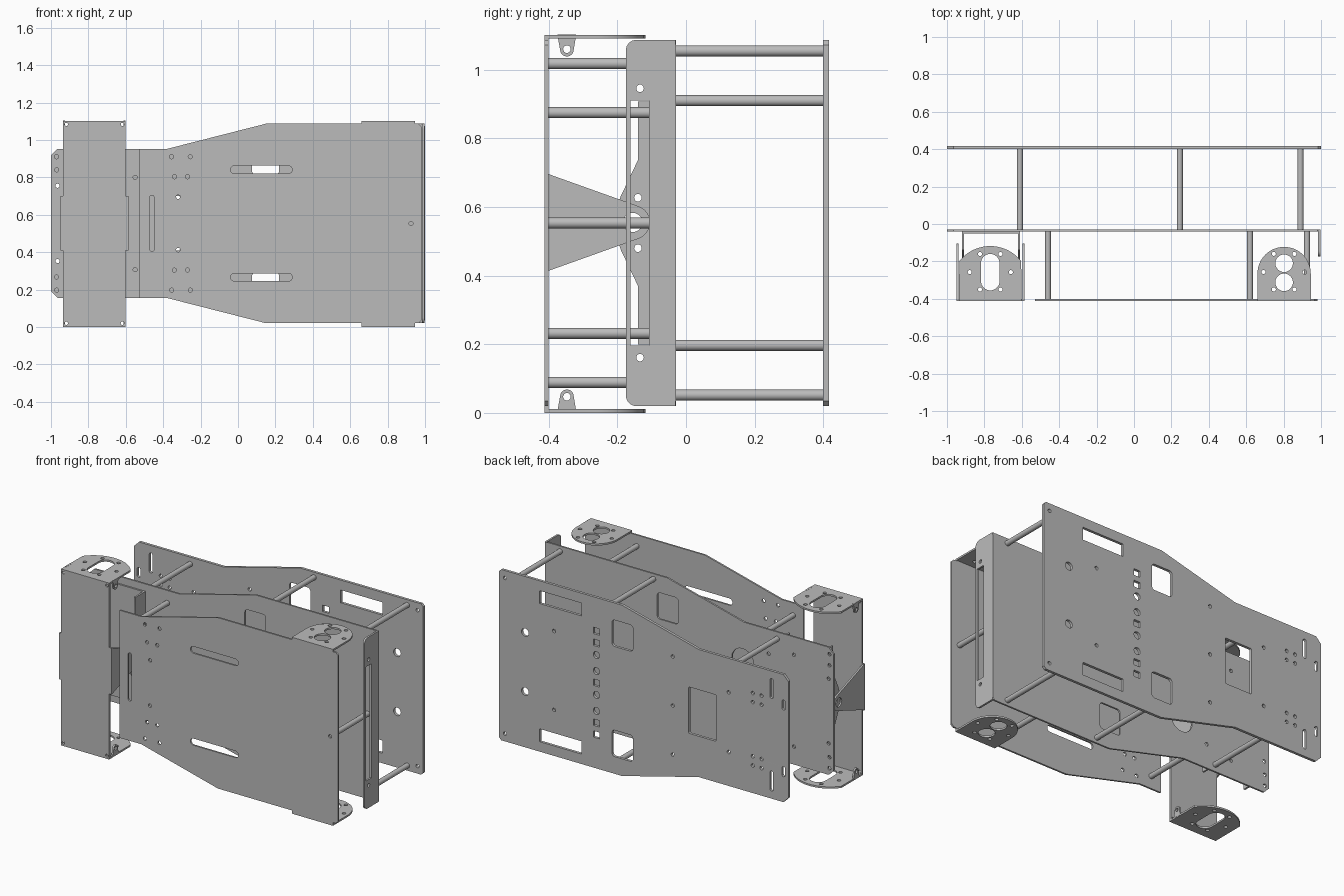
import bpy, bmesh, math
from mathutils import Matrix

cube = bpy.data.objects.get("Cube")
if cube:
    bpy.data.objects.remove(cube, do_unlink=True)

metal = bpy.data.materials.new("brushed grey metal")
metal.use_nodes = True
GREY = (0.5, 0.5, 0.5, 1)
metal.diffuse_color = GREY
metal.node_tree.nodes["Principled BSDF"].inputs["Base Color"].default_value = GREY

MID = 0.5535   # height of the mirror line
T = 0.011      # sheet thickness


# ---- 2D outline helpers ----
def arc(cx, cy, r, a0, a1, n=16):
    return [(cx + r * math.cos(math.radians(a0 + (a1 - a0) * i / n)),
             cy + r * math.sin(math.radians(a0 + (a1 - a0) * i / n))) for i in range(n + 1)]


def circle(cx, cy, r=0.011, n=20):
    return arc(cx, cy, r, 0, 360, n)[:-1]


def rect(x0, y0, x1, y1, r=0.0):
    if r == 0:
        return [(x0, y0), (x1, y0), (x1, y1), (x0, y1)]
    r = min(r, (x1 - x0) / 2 - 1e-4, (y1 - y0) / 2 - 1e-4)
    return (arc(x1 - r, y1 - r, r, 0, 90, 8) + arc(x0 + r, y1 - r, r, 90, 180, 8) +
            arc(x0 + r, y0 + r, r, 180, 270, 8) + arc(x1 - r, y0 + r, r, 270, 360, 8))


def flip(loop):
    return [(a, 2 * MID - b) for a, b in loop]


def both(loops):
    return loops + [flip(l) for l in loops]


# ---- 3D helpers ----
AXES = {
    "XY": Matrix(((1, 0, 0), (0, 1, 0), (0, 0, 1))),
    "XZ": Matrix(((1, 0, 0), (0, 0, 1), (0, 1, 0))),
    "YZ": Matrix(((0, 0, 1), (1, 0, 0), (0, 1, 0))),
}


def finish(name, bm):
    bmesh.ops.recalc_face_normals(bm, faces=bm.faces)
    mesh = bpy.data.meshes.new(name)
    bm.to_mesh(mesh)
    bm.free()
    mesh.materials.append(metal)
    obj = bpy.data.objects.new(name, mesh)
    bpy.context.collection.objects.link(obj)
    bpy.ops.object.select_all(action='DESELECT')
    obj.select_set(True)
    bpy.context.view_layer.objects.active = obj
    bpy.ops.object.shade_smooth_by_angle(angle=math.radians(30))
    return obj


def sheet(name, plane, level, outline, holes=(), thick=T):
    """Flat sheet with cut-outs, centred on the given level along its normal."""
    curve = bpy.data.curves.new(name, 'CURVE')
    curve.dimensions = '2D'
    curve.fill_mode = 'BOTH'
    curve.extrude = thick / 2
    for loop in [outline, *holes]:
        spline = curve.splines.new('POLY')
        spline.points.add(len(loop) - 1)
        for p, (a, b) in zip(spline.points, loop):
            p.co = (a, b, 0, 1)
        spline.use_cyclic_u = True
    temp = bpy.data.objects.new(name + " helper", curve)
    bpy.context.collection.objects.link(temp)
    graph = bpy.context.evaluated_depsgraph_get()
    mesh = bpy.data.meshes.new_from_object(temp.evaluated_get(graph))
    bpy.data.objects.remove(temp, do_unlink=True)
    bm = bmesh.new()
    bm.from_mesh(mesh)
    bpy.data.meshes.remove(mesh)
    bmesh.ops.remove_doubles(bm, verts=bm.verts, dist=1e-5)
    for v in bm.verts:
        v.co.z += level
        v.co = AXES[plane] @ v.co
    return finish(name, bm)


def rod(name, x, z, y0, y1, r=0.016):
    bm = bmesh.new()
    bmesh.ops.create_cone(bm, cap_ends=True, segments=24, radius1=r, radius2=r, depth=y1 - y0)
    bmesh.ops.rotate(bm, verts=bm.verts, matrix=Matrix.Rotation(math.pi / 2, 3, 'X'))
    bmesh.ops.translate(bm, verts=bm.verts, vec=(x, (y0 + y1) / 2, z))
    return finish(name, bm)


def body_outline(left, right, chamfer=0.0, corner=0.015):
    lower = [(left, 0.155 + chamfer), (left + chamfer, 0.155)] if chamfer else [(left, 0.155)]
    lower += [(-0.38, 0.155), (0.15, 0.02), (right - corner, 0.02), (right, 0.02 + corner)]
    return lower + flip(lower)[::-1]


windows = both([rect(0.075, 0.815, 0.22, 0.98, 0.02)])

# Back plate
back_holes = windows + both(
    [rect(0.43, 0.945, 0.72, 1.025), circle(0.82, 0.738, 0.025),
     rect(-0.894, 0.78, -0.872, 0.905, 0.011), rect(-0.977, 0.73, -0.955, 0.793, 0.011)] +
    [circle(x, z) for x in (-0.753, -0.814) for z in (0.78, 0.723)] +
    [rect(0.305, z - 0.02, 0.349, z + 0.02) for z in (0.877, 0.803)] +
    [circle(0.327, z, 0.022) for z in (0.728, 0.628)] +
    [circle(x, z) for x, z in ((-0.2, 0.86), (-0.587, 0.74), (0.62, 0.8), (0.96, 1.04))])
back_holes += [rect(-0.5, 0.41, -0.31, 0.70, 0.008), rect(0.305, MID - 0.02, 0.349, MID + 0.02),
               circle(-0.2, MID)]
sheet("back_plate", "XZ", 0.4085, body_outline(-1, 1, 0.035), back_holes, 0.017)

# Middle plate with its bent side flange
mid_holes = windows + both(
    [circle(-0.37, 0.71, 0.075)] +
    [circle(x, z) for x, z in ((-0.97, 0.91), (-0.97, 0.84), (-0.965, 0.755),
                               (-0.725, 0.84), (-0.55, 0.8))])
sheet("middle_plate", "XZ", -0.035, body_outline(-1, 0.995, 0.035), mid_holes)
flange = ([(-0.03, 0.02), (-0.03, 2 * MID - 0.02)] +
          arc(-0.145, 1.057, 0.03, 90, 180, 8) + arc(-0.145, 0.05, 0.03, 180, 270, 8))
sheet("side_flange", "YZ", 0.991, flange,
      [rect(-0.162, 0.197, -0.108, 0.91)] + both([circle(-0.134, 0.946)]), 0.012)

# Front plate
front_holes = both(
    [rect(-0.04, 0.82, 0.29, 0.862, 0.021)] +
    [circle(x, z) for x, z in ((-0.355, 0.91), (-0.255, 0.91), (-0.34, 0.803),
                               (-0.27, 0.803), (-0.32, 0.695))])
front_holes += [rect(-0.471, 0.403, -0.449, 0.704, 0.011), circle(0.925, MID)]
sheet("front_plate", "XZ", -0.4065, body_outline(-0.53, 0.98), front_holes)


# Round mounting tabs bent from the front plate, and tall bracket end caps
def screw_holes(cx):
    return ([circle(cx + s * 0.055, y) for s in (-1, 1) for y in (-0.16, -0.35)] +
            [circle(cx + s * 0.11, -0.257) for s in (-1, 1)])


tab = [(0.66, -0.412), (0.945, -0.412)] + arc(0.8025, -0.265, 0.1425, 0, 180, 32)
tab_holes = [circle(0.8025, -0.21, 0.047, 32), circle(0.8025, -0.312, 0.047, 32)] + screw_holes(0.8025)
cap = [(-0.935, -0.412), (-0.602, -0.412)] + arc(-0.7685, -0.328, 0.21, 38, 142, 24)
cap_holes = [rect(-0.818, -0.355, -0.719, -0.16, 0.0495)] + screw_holes(-0.7685)
for side, z in (("lower", 0.0055), ("upper", 2 * MID - 0.0055 - 0.005)):
    sheet(side + "_mounting_tab", "XY", z, tab, tab_holes)
    sheet(side + "_bracket_cap", "XY", z, cap, cap_holes)
    up = side == "upper"
    web = rect(0.66, 0.005, 0.945, 0.03)
    sheet(side + "_tab_web", "XZ", -0.4065, flip(web) if up else web)
    # Small drilled ears on the bracket caps
    ear = [(-0.375, 0.004), (-0.32, 0.004)] + arc(-0.347, 0.048, 0.02, 20, 160, 12)
    hole = circle(-0.347, 0.047)
    for hand, x in (("left", -0.607), ("right", -0.93)):
        sheet(f"{side}_{hand}_ear", "YZ", x, flip(ear) if up else ear, [flip(hole) if up else hole])

# Tall bracket face with triangular pivot arms
sheet("bracket_face", "XZ", -0.4065, rect(-0.935, 0.003, -0.602, 1.1),
      [circle(x, z, 0.009) for x in (-0.918, -0.618) for z in (0.02, 1.083)])
sheet("bracket_arm_web", "XZ", -0.4065, rect(-0.948, 0.41, -0.586, 0.70))
arm = [(-0.412, 0.41)] + arc(-0.155, 0.555, 0.05, -70, 70, 20) + [(-0.412, 0.70)]
# Inner pivot bracket fixed to the middle plate
half = [(-0.04, 0.2), (-0.14, 0.2), (-0.14, 0.37), (-0.19, 0.475), (-0.205, 0.52)]
inner = half + flip(half)[::-1]
sheet("inner_bracket_back", "XZ", -0.046, rect(-0.917, 0.2, -0.613, 0.907))
for hand, x_arm, x_in in (("left", -0.59, -0.616), ("right", -0.943, -0.914)):
    sheet(hand + "_pivot_arm", "YZ", x_arm, arm, [circle(-0.155, 0.555, 0.028)])
    sheet(hand + "_inner_cheek", "YZ", x_in, inner,
          [circle(-0.155, 0.555, 0.028)] + both([circle(-0.14, 0.627)]))

# Spacer rods
for x, z in ((-0.61, 0.91), (0.245, 1.055), (0.89, 1.055)):
    rod("back_spacer_upper", x, z, -0.032, 0.402)
    rod("back_spacer_lower", x, 2 * MID - z, -0.032, 0.402)
for x, z in ((-0.46, 0.875), (0.62, 1.018)):
    rod("front_spacer_upper", x, z, -0.402, -0.037)
    rod("front_spacer_lower", x, 2 * MID - z, -0.402, -0.037)
rod("front_spacer_middle", 0.925, MID, -0.402, -0.037)
